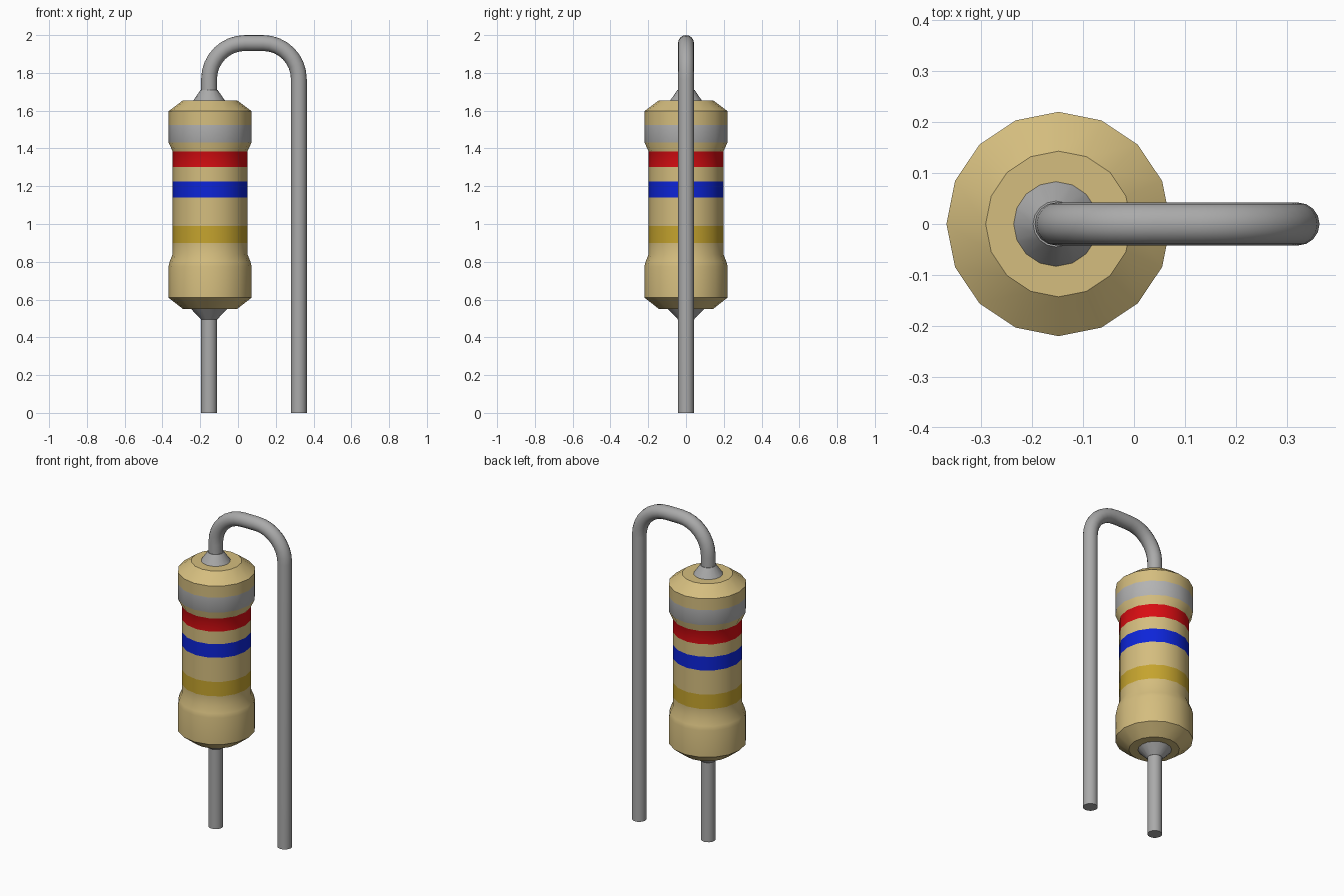
import bpy
import bmesh
import math
from mathutils import Matrix, Vector

cube = bpy.data.objects.get("Cube")
if cube:
    bpy.data.objects.remove(cube, do_unlink=True)

SIDES = 16
BODY_X = -0.148      # axis of the body
LEAD_X = -0.153      # axis of the lead leaving the body
RETURN_X = 0.322     # axis of the folded-over lead
LEAD_R = 0.042


def make_material(name, rgb):
    mat = bpy.data.materials.new(name)
    mat.use_nodes = True
    colour = (*rgb, 1.0)
    mat.diffuse_color = colour
    mat.node_tree.nodes["Principled BSDF"].inputs["Base Color"].default_value = colour
    return mat


TAN = make_material("tan ceramic", (0.66, 0.51, 0.21))
SILVER = make_material("silver paint", (0.45, 0.45, 0.45))
RED = make_material("red paint", (0.69, 0.004, 0.006))
BLUE = make_material("blue paint", (0.004, 0.018, 0.69))
GOLD = make_material("gold paint", (0.56, 0.37, 0.027))
METAL = make_material("grey metal", (0.40, 0.40, 0.40))


def loft(name, rings, materials, spans=None):
    """Skin rings given as (centre, radius, tilt about y) and cap both ends.
    spans holds a material index for each gap between rings."""
    bm = bmesh.new()
    loops = []
    for centre, radius, tilt in rings:
        turn = Matrix.Rotation(tilt, 3, 'Y')
        loops.append([
            bm.verts.new(Vector(centre) + turn @ Vector((radius * math.cos(a), radius * math.sin(a), 0)))
            for a in (2 * math.pi * i / SIDES for i in range(SIDES))])
    for k, (low, high) in enumerate(zip(loops, loops[1:])):
        for i in range(SIDES):
            j = (i + 1) % SIDES
            face = bm.faces.new((low[i], low[j], high[j], high[i]))
            face.material_index = spans[k] if spans else 0
    bm.faces.new(loops[0][::-1])
    bm.faces.new(loops[-1])
    bmesh.ops.recalc_face_normals(bm, faces=bm.faces)
    mesh = bpy.data.meshes.new(name)
    bm.to_mesh(mesh)
    bm.free()
    for mat in materials:
        mesh.materials.append(mat)
    obj = bpy.data.objects.new(name, mesh)
    bpy.context.collection.objects.link(obj)
    bpy.ops.object.select_all(action='DESELECT')
    obj.select_set(True)
    bpy.context.view_layer.objects.active = obj
    bpy.ops.object.shade_smooth_by_angle(angle=math.radians(32))
    return obj


# Body: (height, radius, colour of the span above)
T, S, R, B, G = range(5)
profile = [
    (0.55, 0.143, T), (0.61, 0.22, T), (0.775, 0.22, T), (0.80, 0.214, T),
    (0.84, 0.198, T), (0.90, 0.198, G), (0.99, 0.198, T), (1.14, 0.198, B),
    (1.225, 0.198, T), (1.303, 0.198, R), (1.385, 0.198, T), (1.432, 0.22, S),
    (1.525, 0.22, T), (1.597, 0.22, T), (1.655, 0.143, T),
]
loft("resistor_body",
     [((BODY_X, 0, z), r, 0) for z, r, _ in profile],
     [TAN, SILVER, RED, BLUE, GOLD],
     [c for _, _, c in profile[:-1]])

# Metal collars where the lead enters the body
loft("top_collar", [((LEAD_X, 0, 1.645), 0.09, 0), ((LEAD_X, 0, 1.71), 0.045, 0)], [METAL])
loft("bottom_collar", [((LEAD_X, 0, 0.495), 0.043, 0), ((LEAD_X, 0, 0.555), 0.10, 0)], [METAL])

# Lower lead
loft("lower_lead", [((LEAD_X, 0, 0), LEAD_R, 0), ((LEAD_X, 0, 0.56), LEAD_R, 0)], [METAL])

# Upper lead: up, over two quarter bends with a short flat, and down to the ground
BEND = 0.19
BEND_Z = 2.0 - LEAD_R - BEND
STEPS = 8
path = [((LEAD_X, 0, 1.64), LEAD_R, 0)]
for centre_x, start in ((LEAD_X + BEND, 0), (RETURN_X - BEND, math.pi / 2)):
    for i in range(STEPS + 1):
        a = start + i / STEPS * math.pi / 2
        path.append(((centre_x - BEND * math.cos(a), 0, BEND_Z + BEND * math.sin(a)), LEAD_R, a))
path.append(((RETURN_X, 0, 0), LEAD_R, math.pi))
loft("bent_lead", path, [METAL])
